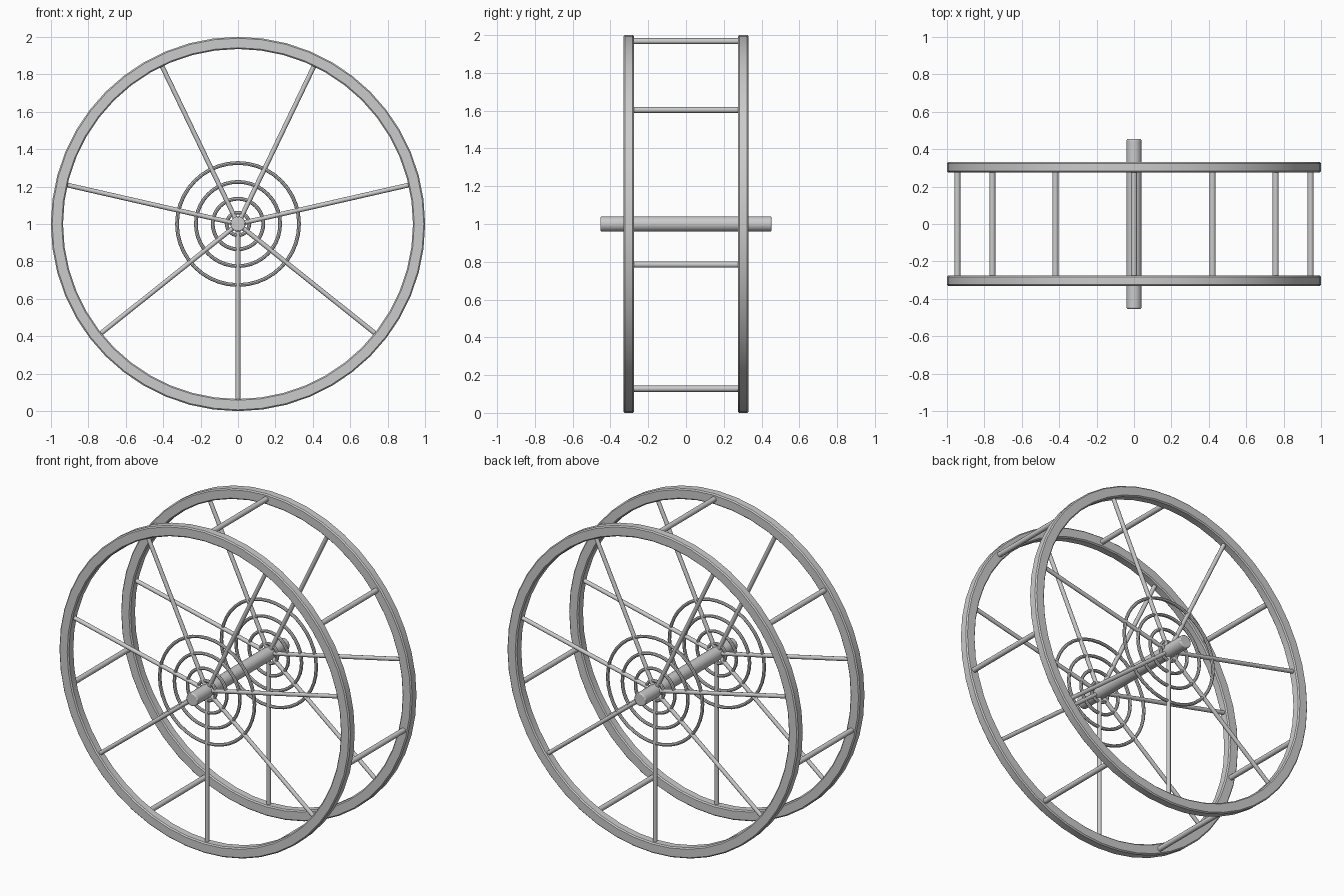
import bpy, math
from mathutils import Vector

if "Cube" in bpy.data.objects:
    bpy.data.objects.remove(bpy.data.objects["Cube"])

C = Vector((0, 0, 1))      # wheel centre
SIDE_Y = 0.303             # y of each wheel
N = 7                      # spokes per wheel


def smooth(ob, name):
    ob.name = name
    bpy.ops.object.select_all(action='DESELECT')
    ob.select_set(True)
    bpy.context.view_layer.objects.active = ob
    bpy.ops.object.shade_smooth_by_angle(angle=math.radians(35))
    return ob


def rod(name, a, b, r, sides=12, bevel=0.0):
    a, b = Vector(a), Vector(b)
    bpy.ops.mesh.primitive_cylinder_add(vertices=sides, radius=r, depth=(b - a).length,
                                        location=(a + b) / 2)
    ob = bpy.context.object
    ob.rotation_euler = (b - a).to_track_quat('Z', 'Y').to_euler()
    if bevel:
        m = ob.modifiers.new("bevel", 'BEVEL')
        m.width, m.segments = bevel, 2
        m.limit_method, m.angle_limit = 'ANGLE', math.radians(50)
    return smooth(ob, name)


def lathe(name, profile, y, steps):
    """Closed (radius, y) profile swept around the axle."""
    verts, faces, k = [], [], len(profile)
    for i in range(steps):
        t = 2 * math.pi * i / steps
        verts += [(r * math.sin(t), y + d, C.z + r * math.cos(t)) for r, d in profile]
        for j in range(k):
            n, j2 = (i + 1) % steps, (j + 1) % k
            faces.append((i * k + j, i * k + j2, n * k + j2, n * k + j))
    me = bpy.data.meshes.new(name)
    me.from_pydata(verts, [], faces)
    ob = bpy.data.objects.new(name, me)
    bpy.context.collection.objects.link(ob)
    bpy.context.view_layer.objects.active = ob
    ob.select_set(True)
    bpy.ops.object.mode_set(mode='EDIT')
    bpy.ops.mesh.select_all(action='SELECT')
    bpy.ops.mesh.normals_make_consistent(inside=False)
    bpy.ops.object.mode_set(mode='OBJECT')
    return smooth(ob, name)


def polar(r, deg, y):
    t = math.radians(deg)
    return C + Vector((r * math.cos(t), y, r * math.sin(t)))


# chamfered rectangular rim section and round wire section
h, c = 0.028, 0.007
rim = [(0.935 + c, -h), (1 - c, -h), (1, -h + c), (1, h - c),
       (1 - c, h), (0.935 + c, h), (0.935, h - c), (0.935, -h + c)]
wire = [(0.010 * math.cos(a * math.pi / 4), 0.010 * math.sin(a * math.pi / 4)) for a in range(8)]

for side, s in (("front", -1), ("back", 1)):
    y = s * SIDE_Y
    lathe(f"{side}_rim", rim, y, 48)
    # concentric wire rings around the hub
    for i, r in enumerate((0.06, 0.135, 0.225, 0.326)):
        lathe(f"{side}_hub_ring_{i + 1}", [(r + a, b) for a, b in wire], y, 40)
    # spokes
    for i in range(N):
        ang = 270 + i * 360 / N
        rod(f"{side}_spoke_{i + 1}", polar(0.0, ang, y), polar(0.94, ang, y), 0.0125)

# rungs joining the rims, set between the spokes
for i in range(N):
    ang = 90 + i * 360 / N
    rod(f"rung_{i + 1}", polar(0.968, ang, -SIDE_Y), polar(0.968, ang, SIDE_Y), 0.016)

# axle
rod("axle", polar(0, 0, -0.453), polar(0, 0, 0.453), 0.04, 24, 0.006)
